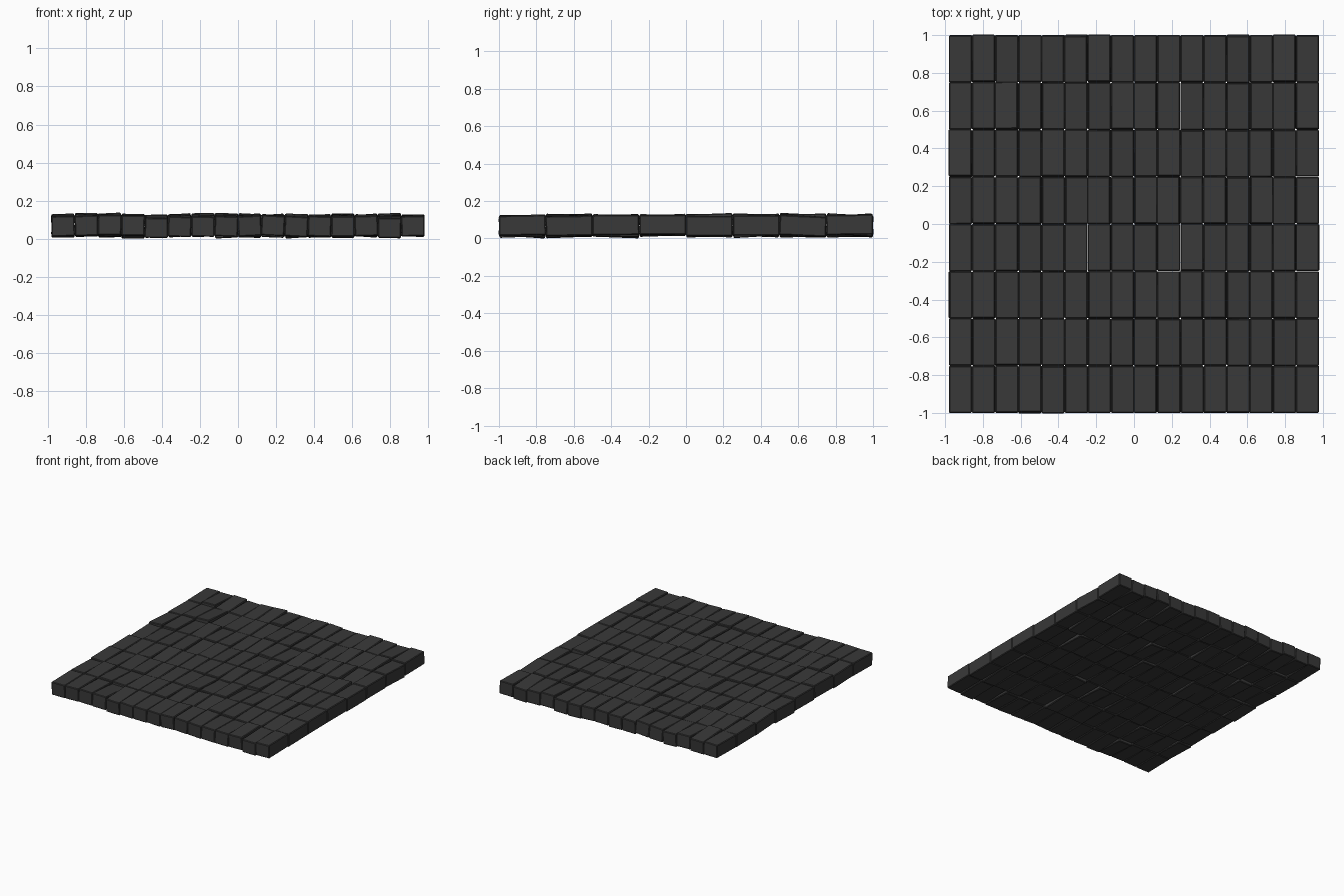
import bpy, bmesh, random
from mathutils import Matrix, Vector

if "Cube" in bpy.data.objects:
    bpy.data.objects.remove(bpy.data.objects["Cube"])

random.seed(7)
COLS, ROWS = 16, 8
PX, PY = 1.96 / COLS, 2.0 / ROWS
SIZE = (PX - 0.001, PY - 0.001, 0.105)
Z_MID = 0.08


def clamp_gauss(sigma, limit):
    return max(-limit, min(limit, random.gauss(0, sigma)))


def add_brick(bm, x, y):
    # chamfered block, slightly raised or sunk and tilted
    m = (Matrix.Translation((x, y, Z_MID + clamp_gauss(0.004, 0.008)))
         @ Matrix.Rotation(clamp_gauss(0.035, 0.07), 4, 'X')
         @ Matrix.Rotation(clamp_gauss(0.035, 0.07), 4, 'Y')
         @ Matrix.Diagonal((*SIZE, 1)))
    bmesh.ops.create_cube(bm, size=1, matrix=m)


# paved slab of loose bricks
bm = bmesh.new()
for i in range(COLS):
    for j in range(ROWS):
        add_brick(bm, (i - (COLS - 1) / 2) * PX, (j - (ROWS - 1) / 2) * PY)
bmesh.ops.bevel(bm, geom=bm.edges[:], offset=0.005, segments=1, affect='EDGES')

# rest the lowest brick on the floor
low = min(v.co.z for v in bm.verts)
bmesh.ops.translate(bm, verts=bm.verts[:], vec=Vector((0, 0, -low)))

mesh = bpy.data.meshes.new("paving_bricks")
bm.to_mesh(mesh)
bm.free()
pavement = bpy.data.objects.new("paving_bricks", mesh)
bpy.context.collection.objects.link(pavement)

# dark stone
stone = bpy.data.materials.new("dark_stone")
stone.diffuse_color = (0.04, 0.04, 0.04, 1)
stone.use_nodes = True
stone.node_tree.nodes["Principled BSDF"].inputs["Base Color"].default_value = stone.diffuse_color
mesh.materials.append(stone)
